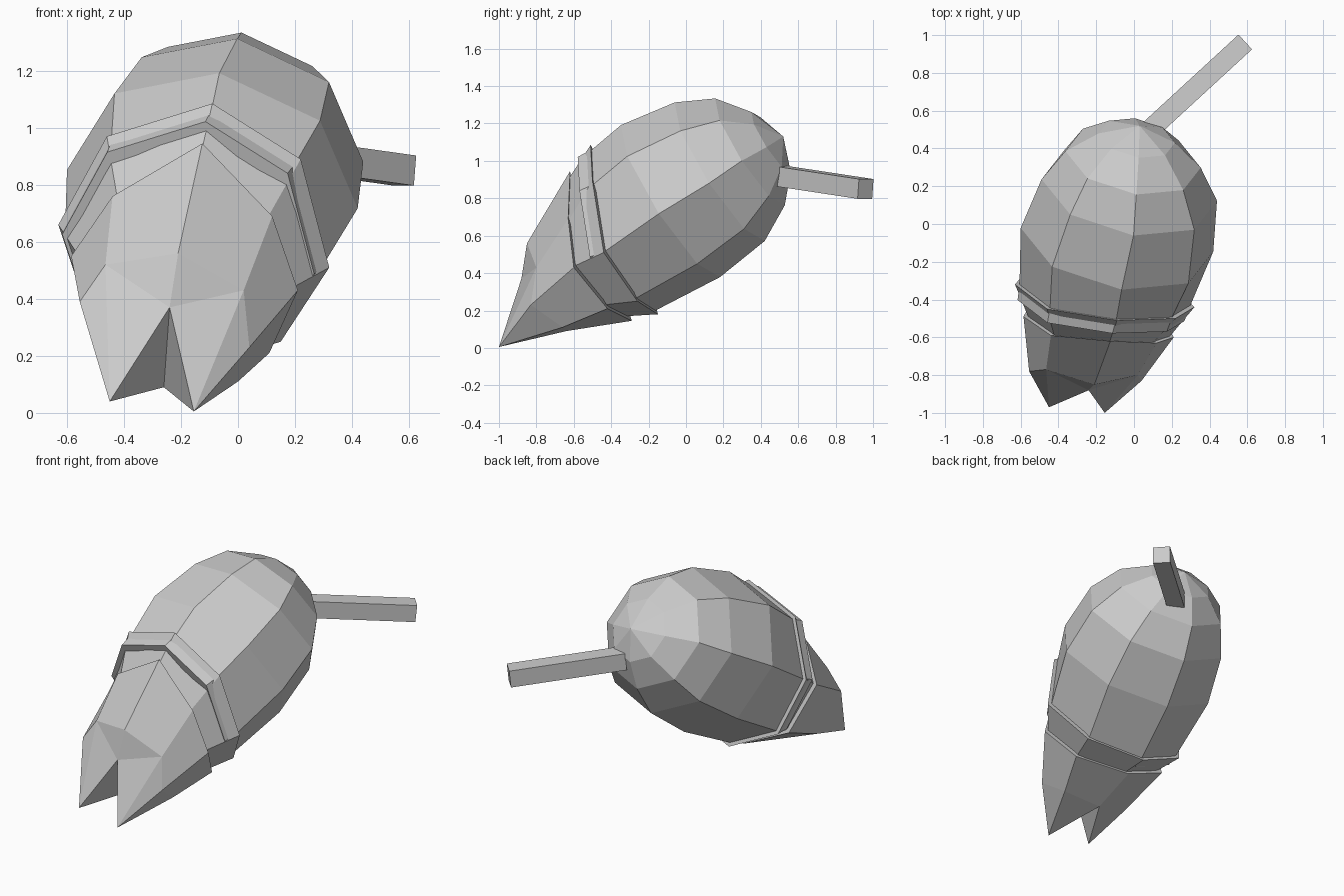
import bpy, bmesh
from mathutils import Vector

if "Cube" in bpy.data.objects:
    bpy.data.objects.remove(bpy.data.objects["Cube"])


def make(name, rings, extra=(), faces=(), cap_start=True, cap_end=True):
    """Loft 8-sided rings; extra points and faces close the end."""
    bm = bmesh.new()
    loops = [[bm.verts.new(p) for p in r] for r in rings]
    for a, b in zip(loops, loops[1:]):
        for i in range(len(a)):
            j = (i + 1) % len(a)
            bm.faces.new((a[i], a[j], b[j], b[i]))
    if cap_start:
        bm.faces.new(loops[0])
    if cap_end:
        bm.faces.new(loops[-1])
    pts = loops[-1] + [bm.verts.new(p) for p in extra]
    for f in faces:
        bm.faces.new([pts[i] for i in f])
    bmesh.ops.recalc_face_normals(bm, faces=bm.faces)
    me = bpy.data.meshes.new(name)
    bm.to_mesh(me)
    bm.free()
    ob = bpy.data.objects.new(name, me)
    bpy.context.collection.objects.link(ob)
    return ob


def inset(ring, s, shift=(0, 0, 0)):
    c = sum((Vector(p) for p in ring), Vector()) / len(ring)
    return [c + (Vector(p) - c) * s + Vector(shift) for p in ring]


# Leafy cover outlines, clockwise from the left as seen from the front
rim_back = [(-.63, -.32, .66), (-.46, -.45, .97), (-.09, -.51, 1.085), (.22, -.5, .89),
            (.32, -.44, .51), (.15, -.26, .25), (-.2, -.15, .18), (-.52, -.19, .33)]
rim_front = [(-.585, -.49, .55), (-.44, -.59, .76), (-.125, -.62, .945), (.12, -.63, .69),
             (.21, -.6, .43), (.11, -.42, .21), (-.2, -.29, .145), (-.5, -.33, .28)]
mid = [(-.555, -.78, .39), (-.465, -.77, .52), (-.21, -.85, .56), (.02, -.8, .43),
       (.04, -.83, .23), (.0, -.66, .11), (-.26, -.64, .09), (-.47, -.66, .14)]

# Rounded body: rings across a tilted axis
u = Vector((.98, -.12, -.13))      # sideways
v = Vector((.05, -.54, .83))       # upwards
body = [inset(rim_back, .93, (-.02, -.08, -.03)), inset(rim_back, .95)]
for c, r in [((-.09, -.083, .785), .505), ((-.025, .18, .942), .46),
             ((-.005, .342, 1.048), .355), ((.015, .455, 1.1), .2)]:
    k = .7071
    body.append([Vector(c) + (u * a * 1.03 + v * b * .97) * r for a, b in
                 [(-1, 0), (-k, k), (0, 1), (k, k), (1, 0), (k, -k), (0, -1), (-k, -k)]])
make("body", body, [(.03, .52, 1.13)],
     [(i, (i + 1) % 8, 8) for i in range(8)], cap_end=False)

# Outer cover band with a thin lip
make("cover_band", [rim_back, inset(rim_front, .93, (0, -.01, 0))])

# Front cover splitting into two points: 8 left tip, 9 right tip, 10 notch
make("pointed_cover", [rim_front, mid],
     [(-.45, -.97, .04), (-.155, -1, .005), (-.24, -.88, .37)],
     [(0, 1, 8), (1, 10, 8), (1, 2, 10), (2, 3, 10), (3, 9, 10), (3, 4, 9), (4, 5, 9),
      (5, 6, 9), (6, 10, 9), (6, 8, 10), (6, 7, 8), (7, 0, 8)], cap_end=False)

# Square stem
a, b = Vector((.085, .5, .92)), Vector((.585, .96, .85))
d = (b - a).normalized()
side = d.cross(Vector((0, 0, 1))).normalized() * .053
up = side.cross(d).normalized() * .053
make("stem", [[p + side * i + up * j for i, j in ((-1, -1), (1, -1), (1, 1), (-1, 1))]
              for p in (a, b)])
